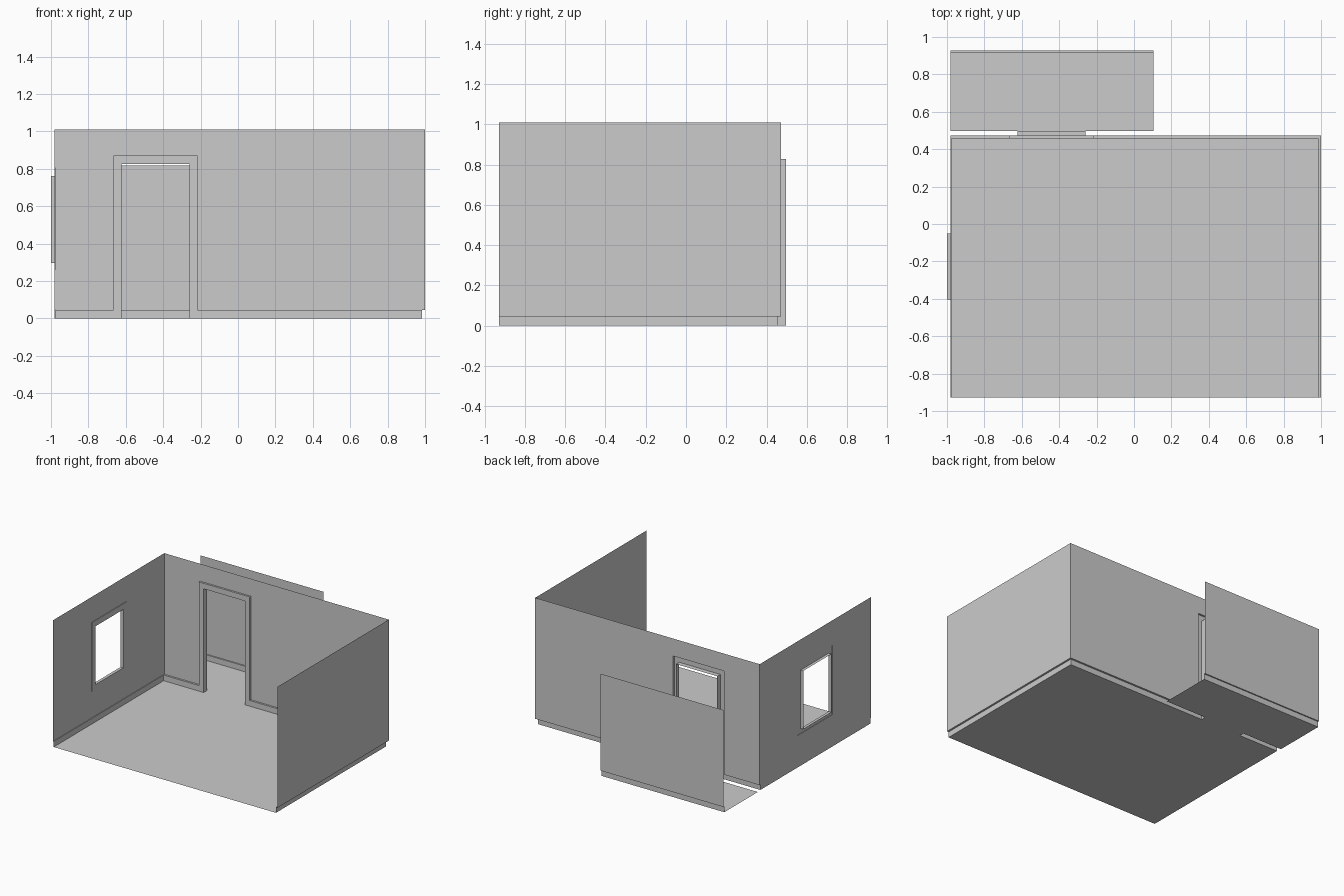
import bpy, bmesh
from mathutils import Vector as V

if "Cube" in bpy.data.objects:
    bpy.data.objects.remove(bpy.data.objects["Cube"])

BASE = 0.045                         # skirting height


def make(name, faces):
    """Object from (corner list, direction the face should look) pairs."""
    bm = bmesh.new()
    for pts, look in faces:
        f = bm.faces.new([bm.verts.new(p) for p in pts])
        f.normal_update()
        if f.normal.dot(look) < 0:
            f.normal_flip()
    bmesh.ops.remove_doubles(bm, verts=bm.verts[:], dist=1e-5)
    me = bpy.data.meshes.new(name)
    bm.to_mesh(me)
    bm.free()
    ob = bpy.data.objects.new(name, me)
    bpy.context.collection.objects.link(ob)


class Wall:
    """Wall frame: u runs along the wall, z up, d is depth into the room."""

    def __init__(self, name, origin, u, n):
        self.name, self.o, self.u, self.n = name, V(origin), V(u), V(n)

    def p(self, u, z, d=0):
        return self.o + self.u * u + self.n * d + V((0, 0, z))

    def rect(self, u0, u1, z0, z1, d=0):
        return ([self.p(u0, z0, d), self.p(u1, z0, d), self.p(u1, z1, d), self.p(u0, z1, d)], self.n)

    def panel(self, u0, u1, top, hole=None):
        if hole is None:
            faces = [self.rect(u0, u1, BASE, top)]
        else:
            a, b, c, e = hole
            faces = [self.rect(u0, a, BASE, e), self.rect(b, u1, BASE, e),
                     self.rect(u0, u1, e, top)]
            if c > BASE:
                faces.append(self.rect(a, b, BASE, c))
        make(self.name + "_wall", faces)

    def skirting(self, runs, d):
        # each run: wall start/end and, at depth d, front start/end
        faces = []
        for w0, w1, f0, f1 in runs:
            faces.append(self.rect(f0, f1, 0, BASE, d))
            faces.append(([self.p(w0, BASE), self.p(w1, BASE), self.p(f1, BASE, d),
                           self.p(f0, BASE, d)], V((0, 0, 1))))
        make(self.name + "_skirting", faces)

    def sleeve(self, a, b, c, e, d0, d1, sign, bottom):
        # sides of a rectangular opening; sign +1 looks outward, -1 inward
        pts = [(a, c), (a, e), (b, e), (b, c)]
        looks = [-self.u, V((0, 0, 1)), self.u, V((0, 0, -1))]
        out = []
        for i in range(4 if bottom else 3):
            q, r = pts[i], pts[(i + 1) % 4]
            out.append(([self.p(*q, d0), self.p(*r, d0), self.p(*r, d1), self.p(*q, d1)],
                        looks[i] * sign))
        return out

    def casing(self, name, outer, inner, d, back, sill):
        a, b, c, e = outer
        i, j, k, l = inner
        faces = [self.rect(a, i, c, e, d), self.rect(j, b, c, e, d), self.rect(i, j, l, e, d)]
        if sill:
            faces.append(self.rect(i, j, c, k, d))
        faces += self.sleeve(a, b, c if sill else BASE, e, 0, d, 1, sill)
        make(name + "_frame", faces)
        make(name + "_reveal", self.sleeve(i, j, k, l, back, d, -1, sill))


# room extents
XL, XR, YF, YB, H = -0.981, 1.0, -0.928, 0.472, 1.01
LD, RD, BD = 0.005, 0.015, 0.015     # skirting depths
YT, YE, XE = 0.496, 0.928, 0.104     # doorway end, hall end, hall right edge

# back wall with doorway
back = Wall("back", (0, YB, 0), (1, 0, 0), (0, -1, 0))
door_out, door_in = (-0.666, -0.217, 0, 0.871), (-0.623, -0.26, 0, 0.827)
back.panel(XL, XR, H, door_out)
back.skirting([(XL, door_out[0], XL + LD, door_out[0]),
               (door_out[1], XR, door_out[1], XR - RD)], BD)
back.casing("door", door_out, door_in, BD, YB - YT, False)

# left wall with window
left = Wall("left", (XL, 0, 0), (0, 1, 0), (1, 0, 0))
win_out, win_in = (-0.447, -0.006, 0.258, 0.808), (-0.403, -0.05, 0.297, 0.762)
left.panel(YF, YB, H, win_out)
left.skirting([(YF, YB, YF, YB - BD)], LD)
left.casing("window", win_out, win_in, LD, XL * -1 - 1.0, True)

# right wall
right = Wall("right", (XR, 0, 0), (0, 1, 0), (-1, 0, 0))
right.panel(YF, YB, H)
right.skirting([(YF, YB, YF, YB - BD)], RD)

# far wall of the hall behind the door
hall = Wall("hall", (0, YE, 0), (1, 0, 0), (0, -1, 0))
hall.panel(XL, XE, 0.818)
hall.skirting([(XL, XE, XL, XE)], 0.01)


# floors
def floor(name, x0, x1, y0, y1):
    make(name, [([V((x0, y0, 0)), V((x1, y0, 0)), V((x1, y1, 0)), V((x0, y1, 0))], V((0, 0, 1)))])


floor("room_floor", XL + LD, XR - RD, YF, YB - BD)
floor("door_threshold", door_in[0], door_in[1], YB - BD, YT)
floor("hall_floor", XL, XE, YT, YE - 0.01)
